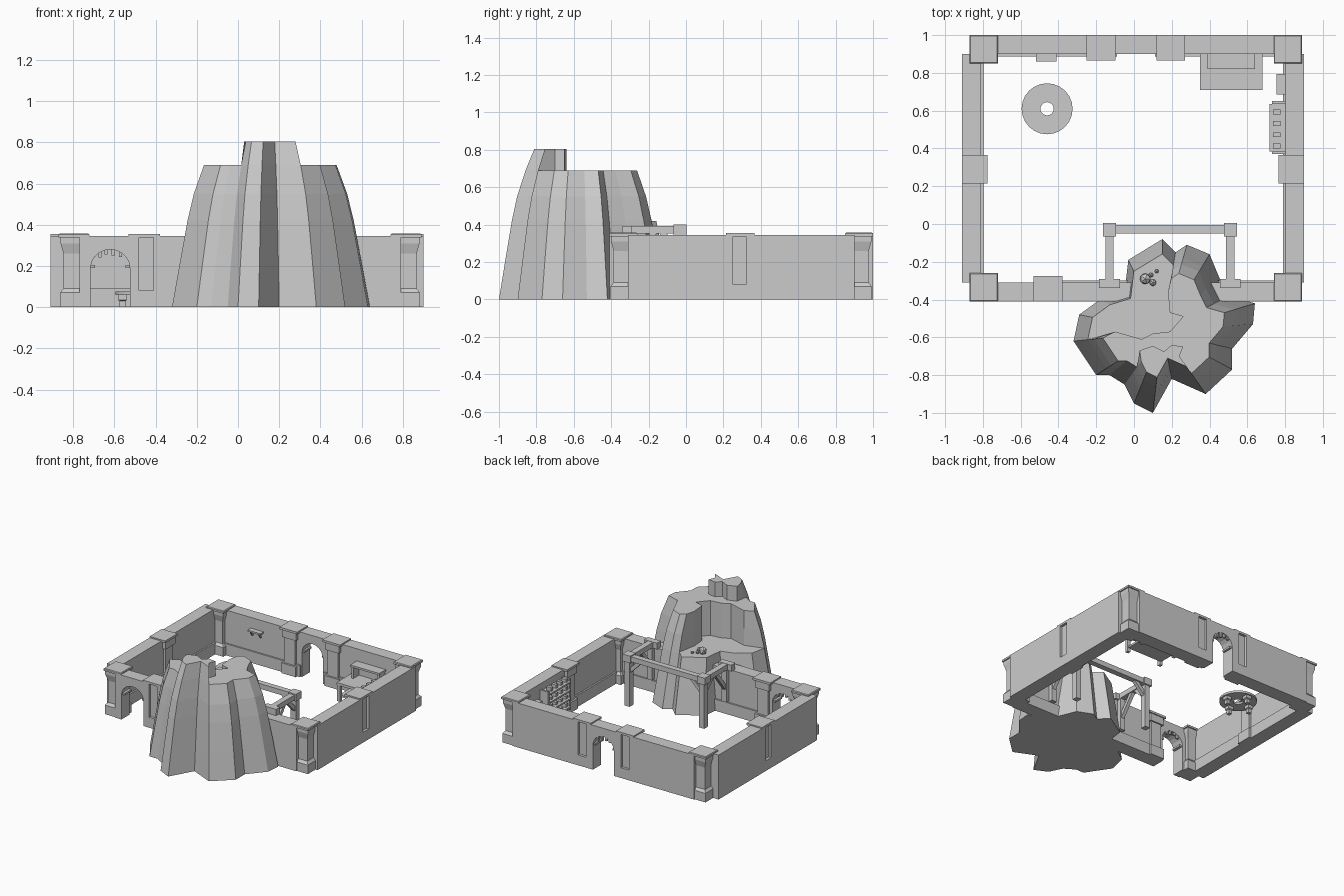
import bpy, bmesh, math, random
from mathutils import Vector

if "Cube" in bpy.data.objects:
    bpy.data.objects.remove(bpy.data.objects["Cube"])

random.seed(4)


def finish(name, bm):
    bmesh.ops.recalc_face_normals(bm, faces=bm.faces)
    me = bpy.data.meshes.new(name)
    bm.to_mesh(me)
    bm.free()
    ob = bpy.data.objects.new(name, me)
    bpy.context.collection.objects.link(ob)
    return ob


def loft(name, rings):
    bm = bmesh.new()
    vs = [[bm.verts.new(p) for p in r] for r in rings]
    n = len(rings[0])
    for a, b in zip(vs, vs[1:]):
        for i in range(n):
            j = (i + 1) % n
            bm.faces.new((a[i], a[j], b[j], b[i]))
    bm.faces.new(vs[0])
    bm.faces.new(vs[-1])
    return finish(name, bm)


def box(name, x0, x1, y0, y1, z0, z1):
    return loft(name, [[(x0, y0, z), (x1, y0, z), (x1, y1, z), (x0, y1, z)] for z in (z0, z1)])


def beam(name, a, b, w):
    a, b = Vector(a), Vector(b)
    d = (b - a).normalized()
    s = d.cross(Vector((0, 0, 1))).normalized() * w / 2
    t = d.cross(s)
    return loft(name, [[p + s + t, p - s + t, p - s - t, p + s - t] for p in (a, b)])


def square_profile(name, x, y, profile):
    return loft(name, [[(x - h, y - h, z), (x + h, y - h, z), (x + h, y + h, z), (x - h, y + h, z)]
                       for h, z in profile])


def cut(ob, cutter):
    m = ob.modifiers.new("cut", 'BOOLEAN')
    m.object = cutter
    m.operation = 'DIFFERENCE'
    m.solver = 'EXACT'
    bpy.context.view_layer.objects.active = ob
    bpy.ops.object.modifier_apply(modifier="cut")
    bpy.data.objects.remove(cutter)


def arch_cutter(x, y, r, spring):
    pts = [(x + r, -0.1), (x + r, spring)]
    pts += [(x + r * math.cos(a), spring + 0.09 * math.sin(a))
            for a in [math.pi * k / 10 for k in range(1, 10)]]
    pts += [(x - r, spring), (x - r, -0.1)]
    return loft("cutter", [[(px, yy, pz) for px, pz in pts] for yy in (y - 0.15, y + 0.15)])


# Courtyard walls
H = 0.345
front = box("front_wall", -0.77, 0.79, -0.41, -0.31, 0, H)
back = box("back_wall", -0.77, 0.79, 0.9, 1.0, 0, H)
left = box("left_wall", -0.91, -0.81, -0.31, 0.9, 0, H)
right = box("right_wall", 0.80, 0.90, -0.31, 0.9, 0, H)
cut(front, arch_cutter(-0.62, -0.36, 0.095, 0.19))
cut(back, arch_cutter(0.01, 0.95, 0.09, 0.19))

# Recessed slots on the outside of each mid pillar
cut(front, box("cutter", -0.48, -0.41, -0.5, -0.39, 0.08, 0.5))
for x in (-0.175, 0.195):
    cut(back, box("cutter", x - 0.035, x + 0.035, 0.98, 1.1, 0.08, 0.5))
cut(left, box("cutter", -1, -0.89, 0.255, 0.325, 0.08, 0.5))
cut(right, box("cutter", 0.88, 1, 0.25, 0.32, 0.08, 0.5))

# Inside skirting
T = 0.012
box("front_skirting", -0.52, 0.8, -0.31, -0.31 + T, 0, 0.09)
box("left_skirting", -0.81, -0.81 + T, -0.31, 0.9, 0, 0.09)
box("right_skirting", 0.80 - T, 0.80, -0.31, 0.9, 0, 0.09)
box("back_skirting_left", -0.8, -0.09, 0.9 - T, 0.9, 0, 0.09)
box("back_skirting_right", 0.11, 0.8, 0.9 - T, 0.9, 0, 0.09)

# Corner pillars
for x in (-0.795, 0.815):
    for y in (-0.335, 0.925):
        square_profile("corner_pillar", x, y, [(0.068, 0), (0.068, 0.07), (0.052, 0.09), (0.052, 0.26),
                                               (0.066, 0.31), (0.066, H)])
        square_profile("corner_pillar_cap", x, y, [(0.075, 0.338), (0.075, 0.352), (0.07, 0.357)])


# Mid pillars: base, shaft and flare on the inner face, cap across the wall
def mid_pillar(x, y, nx, ny):
    for w, d, z0, z1 in ((0.062, 0.03, 0, 0.08), (0.046, 0.016, 0.08, 0.28),
                         (0.06, 0.026, 0.28, 0.338), (0.076, 0.034, 0.338, 0.355)):
        o = -0.1 if z0 > 0.3 else -0.01
        xs = sorted((x + nx * o, x + nx * d)) if nx else (x - w, x + w)
        ys = sorted((y + ny * o, y + ny * d)) if ny else (y - w, y + w)
        box("mid_pillar", *xs, *ys, z0, z1)


mid_pillar(-0.455, -0.31, 0, 1)
mid_pillar(-0.175, 0.9, 0, -1)
mid_pillar(0.195, 0.9, 0, -1)
mid_pillar(-0.81, 0.29, 1, 0)
mid_pillar(0.80, 0.29, -1, 0)

# Imposts and hanging teeth in the two arches
for cx, y0 in ((-0.62, -0.40), (0.01, 0.91)):
    for s in (-1, 1):
        box("arch_impost", cx + s * 0.085 - 0.012, cx + s * 0.085 + 0.012, y0, y0 + 0.08, 0.19, 0.205)
    for k in (-0.05, -0.02, 0.015, 0.05):
        zt = 0.19 + 0.09 * math.sqrt(1 - (k / 0.09) ** 2) + 0.006
        box("arch_tooth", cx + k - 0.008, cx + k + 0.008, y0 + 0.075, y0 + 0.088,
            zt - 0.025 - 0.02 * random.random(), zt)

# Rock mountain: one fluted outline, shrinking upward in three terraces
OUT = [(-.32, -.62), (-.29, -.48), (-.18, -.4), (-.05, -.36), (-.03, -.19), (.15, -.08), (.22, -.15),
       (.28, -.11), (.4, -.16), (.45, -.28), (.5, -.38), (.64, -.42), (.63, -.53), (.52, -.66),
       (.52, -.77), (.38, -.9), (.2, -.82), (.1, -1), (0, -.95), (-.05, -.85), (-.13, -.8), (-.2, -.8)]
LEVEL = {0: 1, 0.2: 0.925, 0.42: 0.84, 0.55: 0.775, 0.69: 0.67, 0.805: 0.56}
CX, CY = 0.15, -0.57


def terrace(name, idx, inner, z0, z1):
    rings = []
    for z, f in LEVEL.items():
        if z0 <= z <= z1:
            rings.append([(CX + (OUT[i][0] - CX) * f, CY + (OUT[i][1] - CY) * f, z) for i in idx]
                         + [(x, y, z) for x, y in inner])
    return loft(name, rings)


terrace("rock_lower", range(22), [], 0, 0.42)
terrace("rock_middle", list(range(6, 22)) + [0],
        [(-.1, -.57), (.04, -.61), (.1, -.58), (.19, -.57), (.26, -.49), (.19, -.47), (.18, -.36)], 0.42, 0.69)
terrace("rock_peak", range(15, 20),
        [(.03, -.67), (.1, -.645), (.16, -.675), (.2, -.64), (.26, -.65), (.24, -.70)], 0.69, 0.805)

# Loose stones on the lower terrace
for x, y, r in ((.06, -.29, .032), (.1, -.31, .02), (.12, -.25, .012), (.09, -.27, .014)):
    bm = bmesh.new()
    bmesh.ops.create_icosphere(bm, subdivisions=1, radius=r)
    for v in bm.verts:
        v.co += Vector((x, y, 0.42 + r * 0.7))
    finish("loose_stone", bm)

# Timber frame around the rock
for x, s in ((-0.13, 1), (0.51, -1)):
    box("frame_post", x - 0.022, x + 0.022, -0.05, -0.006, 0, 0.35)
    box("frame_post_cap", x - 0.034, x + 0.034, -0.066, 0.004, 0.345, 0.4)
    box("frame_side_beam", x - 0.022, x + 0.022, -0.33, -0.04, 0.352, 0.392)
    box("frame_wall_plate", x - 0.055, x + 0.055, -0.34, -0.292, 0.345, 0.394)
    box("frame_wall_post", x - 0.022, x + 0.022, -0.31, -0.28, 0.1, 0.36)
    beam("frame_brace", (x, -0.03, 0.26), (x, -0.13, 0.36), 0.028)
    beam("frame_brace", (x, -0.295, 0.2), (x, -0.17, 0.36), 0.028)
    beam("frame_brace", (x, -0.03, 0.26), (x + s * 0.1, -0.03, 0.36), 0.028)
box("frame_front_beam", -0.13, 0.51, -0.05, -0.006, 0.352, 0.392)


# Round table with an open centre
def tube(name, x, y, ro, ri, z0, z1, n=24):
    rings = [[(x + r * math.cos(2 * math.pi * k / n), y + r * math.sin(2 * math.pi * k / n), z)
              for k in range(n)] for r, z in ((ri, z0), (ro, z0), (ro, z1), (ri, z1), (ri, z0))]
    ob = loft(name, rings)
    bm = bmesh.new()
    bm.from_mesh(ob.data)
    bmesh.ops.delete(bm, geom=[f for f in bm.faces if len(f.verts) > 4], context='FACES_ONLY')
    bmesh.ops.remove_doubles(bm, verts=bm.verts, dist=1e-5)
    bm.to_mesh(ob.data)
    bm.free()


tube("round_table_top", -0.46, 0.61, 0.135, 0.035, 0.058, 0.075)
for k in range(4):
    a = k * math.pi / 2
    x, y = -0.46 + 0.1 * math.cos(a), 0.61 + 0.1 * math.sin(a)
    square_profile("round_table_foot", x, y, [(0.014, 0), (0.014, 0.03), (0.022, 0.035), (0.022, 0.06)])

# Workbench with hutch against the back wall
box("bench_top", 0.35, 0.68, 0.71, 0.9, 0.125, 0.145)
box("bench_lower_shelf", 0.36, 0.67, 0.73, 0.9, 0.03, 0.045)
for x in (0.365, 0.665):
    for y in (0.725, 0.88):
        square_profile("bench_leg", x, y, [(0.012, 0), (0.012, 0.125)])
box("hutch_shelf", 0.39, 0.64, 0.82, 0.9, 0.235, 0.25)
for x in (0.395, 0.62):
    box("hutch_side", x, x + 0.015, 0.83, 0.9, 0.145, 0.235)

# Shelf rack on the right wall
for y in (0.37, 0.635):
    box("rack_side", 0.73, 0.80, y, y + 0.015, 0.06, 0.3)
for k in range(4):
    z = 0.08 + 0.065 * k
    box("rack_shelf", 0.718, 0.80, 0.385, 0.635, z, z + 0.012)
    for j in range(4):
        y = 0.40 + 0.06 * j
        box("rack_item", 0.735, 0.775, y, y + 0.025, z + 0.012, z + 0.03 + 0.012 * random.random())

# Small wall box and bracketed wall shelf
box("wall_box", 0.755, 0.80, 0.685, 0.795, 0.16, 0.24)
box("wall_shelf", -0.52, -0.41, 0.86, 0.9, 0.25, 0.262)
for x in (-0.5, -0.43):
    beam("wall_shelf_bracket", (x, 0.895, 0.215), (x, 0.868, 0.252), 0.01)
